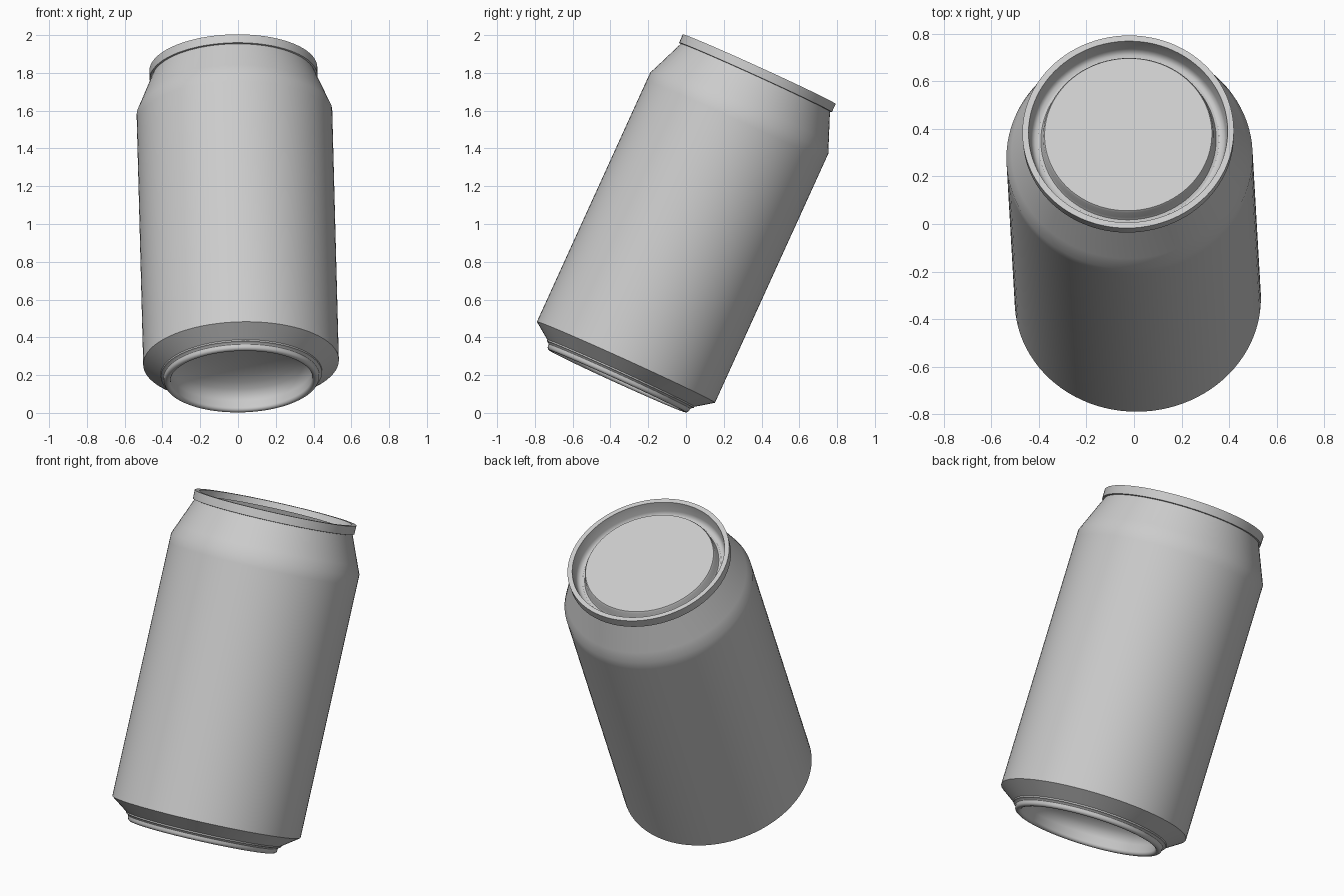
import bpy
import bmesh
import math
from mathutils import Matrix, Vector

if "Cube" in bpy.data.objects:
    bpy.data.objects.remove(bpy.data.objects["Cube"])

SEGMENTS = 96

# One plain metal colour
metal = bpy.data.materials.new("plain_grey_metal")
metal.use_nodes = True
grey = (0.6, 0.6, 0.6, 1.0)
metal.diffuse_color = grey
metal.node_tree.nodes["Principled BSDF"].inputs["Base Color"].default_value = grey

# The can leans back and slightly sideways
axis = Vector((-0.024, 0.414, 0.910)).normalized()
lean = (Matrix.Translation((0.016, -0.318, 0.268))
        @ axis.to_track_quat("Z", "Y").to_matrix().to_4x4())


def lathe(name, profile):
    """Spin a (radius, height) profile, listed from bottom to top outside, about z."""
    bm = bmesh.new()
    verts = [bm.verts.new((r, 0, h)) for r, h in profile]
    edges = [bm.edges.new(pair) for pair in zip(verts, verts[1:])]
    bmesh.ops.spin(bm, geom=verts + edges, cent=(0, 0, 0), axis=(0, 0, 1),
                   angle=math.tau, steps=SEGMENTS, use_merge=True)
    bmesh.ops.remove_doubles(bm, verts=bm.verts, dist=0.0001)
    bm.normal_update()
    # Outward means away from the axis on the widest band
    widest = max(bm.faces, key=lambda f: f.calc_center_median().xy.length)
    if widest.normal.xy.dot(widest.calc_center_median().xy) < 0:
        bmesh.ops.reverse_faces(bm, faces=bm.faces)
    mesh = bpy.data.meshes.new(name)
    bm.to_mesh(mesh)
    bm.free()
    mesh.materials.append(metal)
    obj = bpy.data.objects.new(name, mesh)
    bpy.context.collection.objects.link(obj)
    obj.matrix_world = lean
    bpy.ops.object.select_all(action="DESELECT")
    obj.select_set(True)
    bpy.context.view_layer.objects.active = obj
    bpy.ops.object.shade_smooth_by_angle(angle=math.radians(32))
    return obj


# Base: concave dome, rounded standing ring, groove and chamfer
dome = [(0.375 * math.sin(a), -0.052 + 0.14 * math.cos(a))
        for a in (i * math.pi / 16 for i in range(9))]
dome[0] = (0, dome[0][1])
ring = [(0.393 + 0.018 * math.cos(a), -0.093 + 0.018 * math.sin(a))
        for a in (math.pi + i * math.pi / 8 for i in range(9))]
lathe("can_base", dome + ring + [(0.412, -0.083), (0.418, -0.076),
                                 (0.427, -0.072), (0.428, -0.064), (0.518, 0)])

# Wall and tapered neck
lathe("can_body", [(0.518, 0), (0.518, 0.7), (0.518, 1.40), (0.518, 1.45),
                   (0.495, 1.505), (0.434, 1.655)])

# Lid: flat rim, sunken groove and raised centre panel
lathe("can_lid", [(0.434, 1.655), (0.444, 1.657), (0.445, 1.705), (0.419, 1.705),
                  (0.410, 1.645), (0.404, 1.630), (0.393, 1.621), (0.380, 1.618),
                  (0.369, 1.622), (0.363, 1.633), (0.358, 1.668), (0.352, 1.677),
                  (0, 1.677)])
